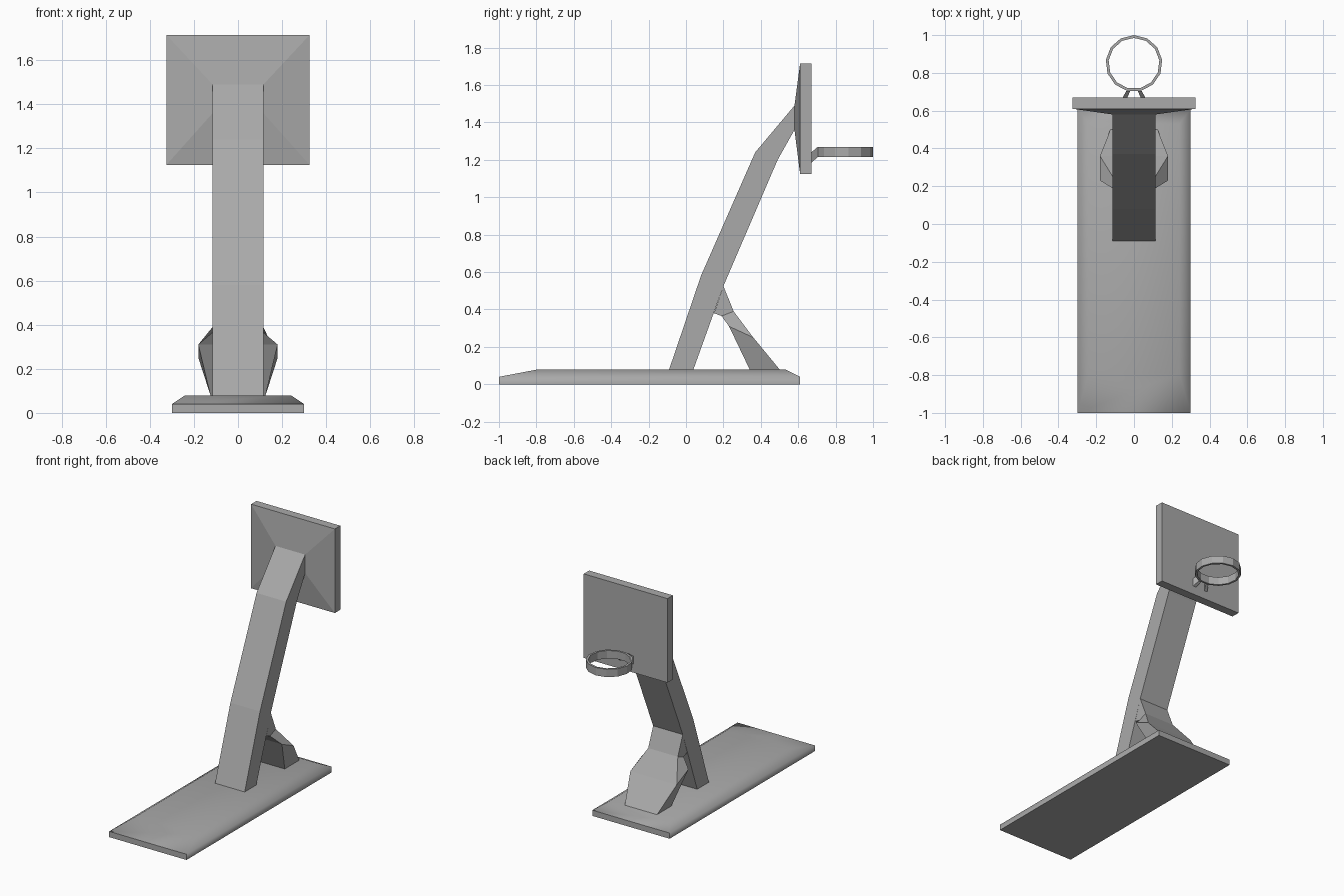
import bpy, bmesh, math

cube = bpy.data.objects.get("Cube")
if cube:
    bpy.data.objects.remove(cube, do_unlink=True)

grey = bpy.data.materials.new("plain grey")
grey.use_nodes = True
COLOUR = (0.4, 0.4, 0.4, 1)
grey.diffuse_color = COLOUR
grey.node_tree.nodes["Principled BSDF"].inputs["Base Color"].default_value = COLOUR


def loft(name, sections, closed=False):
    """Bridge equal-sized loops of points; cap the ends unless closed."""
    bm = bmesh.new()
    loops = [[bm.verts.new(p) for p in s] for s in sections]
    pairs = list(zip(loops, loops[1:]))
    if closed:
        pairs.append((loops[-1], loops[0]))
    else:
        bm.faces.new(loops[0])
        bm.faces.new(loops[-1])
    for a, b in pairs:
        for i in range(len(a)):
            j = (i + 1) % len(a)
            bm.faces.new((a[i], a[j], b[j], b[i]))
    bmesh.ops.recalc_face_normals(bm, faces=bm.faces[:])
    mesh = bpy.data.meshes.new(name)
    bm.to_mesh(mesh)
    bm.free()
    mesh.materials.append(grey)
    obj = bpy.data.objects.new(name, mesh)
    bpy.context.collection.objects.link(obj)
    return obj


def flat_rect(w, y0, y1, z):
    return [(-w, y0, z), (w, y0, z), (w, y1, z), (-w, y1, z)]


def upright_rect(w, z0, z1, y):
    return [(-w, y, z0), (w, y, z0), (w, y, z1), (-w, y, z1)]


def beam_section(front, back, w):
    return [(-w, *front), (w, *front), (w, *back), (-w, *back)]


# Base slab with a sloped rim
base = loft("base", [flat_rect(0.30, -1, 0.61, 0),
                     flat_rect(0.30, -1, 0.61, 0.04),
                     flat_rect(0.24, -0.79, 0.53, 0.08)])
bpy.context.view_layer.objects.active = base
base.select_set(True)
bpy.ops.object.shade_smooth_by_angle(angle=math.radians(60))
base.select_set(False)

# Leaning post
W = 0.115
loft("post", [beam_section((-0.09, 0.08), (0.04, 0.08), W),
              beam_section((0.08, 0.58), (0.20, 0.525), W),
              beam_section((0.37, 1.24), (0.49, 1.20), W),
              beam_section((0.58, 1.49), (0.58, 1.36), W)])

# Rear brace that bulges in the middle
loft("rear_brace", [beam_section((0.15, 0.38), (0.20, 0.525), W),
                    beam_section((0.19, 0.365), (0.255, 0.39), W),
                    beam_section((0.23, 0.31), (0.36, 0.25), 0.18),
                    beam_section((0.34, 0.08), (0.50, 0.08), 0.125)])

# Backboard with a tapered mount
loft("backboard", [upright_rect(W, 1.36, 1.49, 0.58),
                   upright_rect(0.325, 1.125, 1.715, 0.61),
                   upright_rect(0.325, 1.125, 1.715, 0.67)])

# Hoop
SIDES, Z0, Z1 = 13, 1.215, 1.27
hoop = []
for k in range(SIDES):
    a = math.pi / 2 + k * math.tau / SIDES
    hoop.append([(r * math.cos(a), 0.85 + r * math.sin(a), z)
                 for r, z in ((0.135, Z0), (0.15, Z0), (0.15, Z1), (0.135, Z1))])
loft("hoop", hoop, closed=True)

# Hoop brackets
for side, s in (("left", 1), ("right", -1)):
    loft(side + "_bracket",
         [[(s * x, y, z) for x, z in ((x0, z0), (x1, z0), (x1, z1), (x0, z1))]
          for y, x0, x1, z0, z1 in ((0.67, 0.035, 0.06, 1.185, 1.24),
                                    (0.705, 0.02, 0.04, Z0, Z1))])
